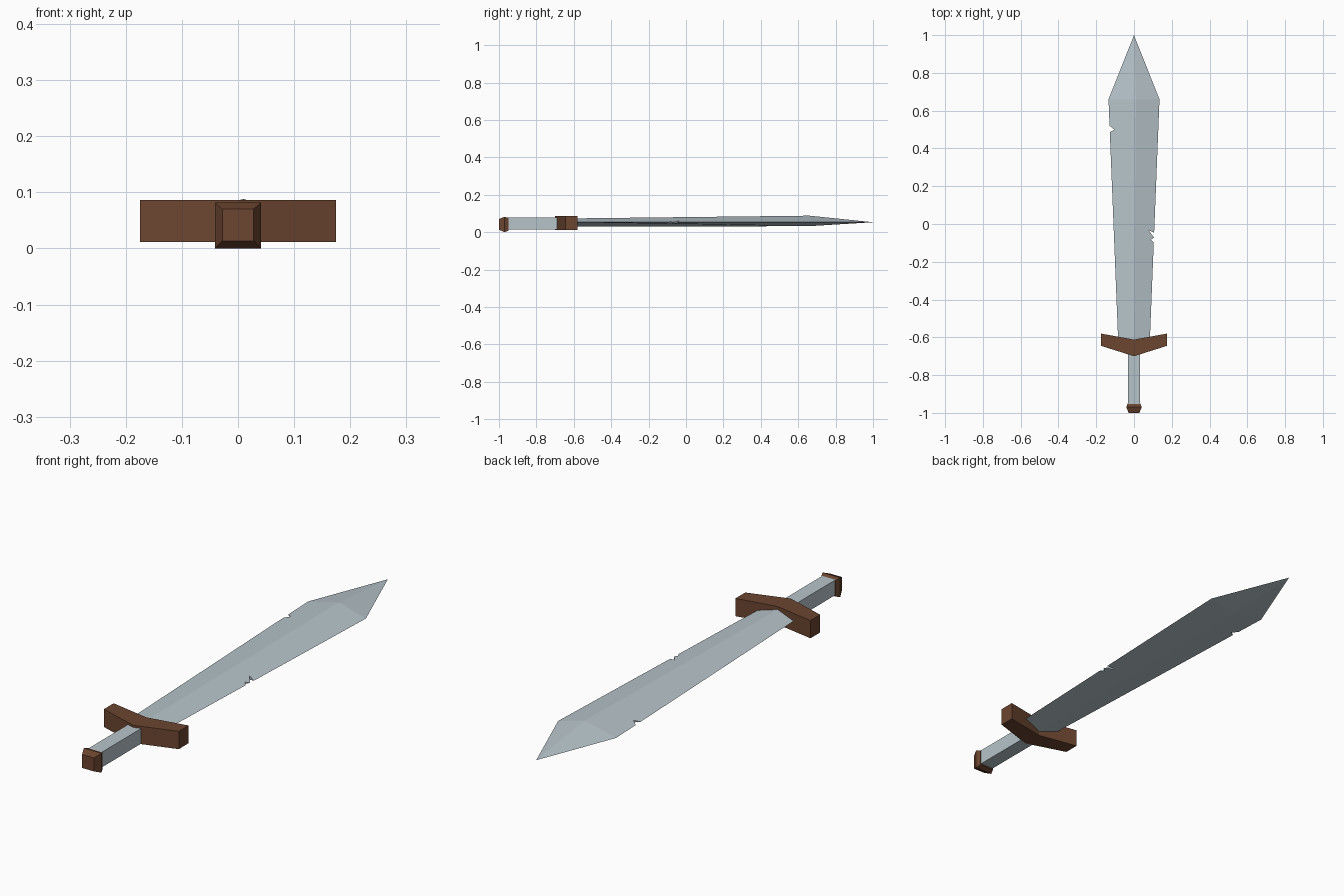
import bpy, bmesh

if "Cube" in bpy.data.objects:
    bpy.data.objects.remove(bpy.data.objects["Cube"])


def material(name, rgb):
    m = bpy.data.materials.new(name)
    m.diffuse_color = (*rgb, 1)
    m.use_nodes = True
    m.node_tree.nodes["Principled BSDF"].inputs["Base Color"].default_value = m.diffuse_color
    return m


STEEL = material("steel", (0.47, 0.55, 0.59))
WOOD = material("wood", (0.15, 0.06, 0.03))


def loft(name, rings, mat=None):
    """Skin matching rings of points and cap both ends."""
    bm = bmesh.new()
    loops = [[bm.verts.new(p) for p in ring] for ring in rings]
    n = len(rings[0])
    for a, b in zip(loops, loops[1:]):
        for i in range(n):
            j = (i + 1) % n
            bm.faces.new((a[i], a[j], b[j], b[i]))
    bm.faces.new(loops[0])
    bm.faces.new(loops[-1])
    bmesh.ops.remove_doubles(bm, verts=bm.verts, dist=1e-5)
    bmesh.ops.recalc_face_normals(bm, faces=bm.faces)
    me = bpy.data.meshes.new(name)
    bm.to_mesh(me)
    bm.free()
    if mat:
        me.materials.append(mat)
    ob = bpy.data.objects.new(name, me)
    bpy.context.collection.objects.link(ob)
    return ob


def rect(y, half, z0, z1):
    return [(-half, y, z0), (half, y, z0), (half, y, z1), (-half, y, z1)]


def diamond(y, half, z0, z1, ridge=0.0):
    return [(-half, y, 0.053), (ridge, y, z0), (half, y, 0.053), (ridge, y, z1)]


def prism(name, outline, z0, z1, mat=None):
    return loft(name, [[(x, y, z) for x, y in outline] for z in (z0, z1)], mat)


# Blade: flattened diamond that widens, then closes to the tip
blade = loft("blade", [
    diamond(-0.64, 0.083, 0.029, 0.073),
    diamond(0.66, 0.135, 0.032, 0.088, 0.01),
    [(0, 1.0, 0.053)] * 4,
], STEEL)

# Battle nicks cut out of both edges
nicks = {
    "left_nick": [(-0.16, 0.53), (-0.129, 0.52), (-0.104, 0.50),
                  (-0.126, 0.487), (-0.16, 0.47)],
    "right_nick": [(0.16, -0.06), (0.11, -0.048), (0.077, -0.033),
                   (0.106, -0.072), (0.09, -0.083), (0.113, -0.105),
                   (0.16, -0.12)],
}
bpy.context.view_layer.objects.active = blade
for name, outline in nicks.items():
    cutter = prism(name, outline, -0.05, 0.15, STEEL)
    cutter.hide_render = True
    mod = blade.modifiers.new(name, 'BOOLEAN')
    mod.operation = 'DIFFERENCE'
    mod.solver = 'EXACT'
    mod.object = cutter
    bpy.ops.object.modifier_apply(modifier=name)
    bpy.data.objects.remove(cutter)

# Guard: shallow V swept toward the blade
half = [(0.175, -0.645), (0.175, -0.58)]
prism("guard", [(0, -0.70)] + half + [(0, -0.612)]
      + [(-x, y) for x, y in reversed(half)], 0.011, 0.086, WOOD)

# Grip: plain square bar
loft("grip", [rect(-0.96, 0.031, 0.013, 0.077), rect(-0.64, 0.031, 0.013, 0.077)], STEEL)

# Pommel: square block bevelled at both ends
loft("pommel", [
    rect(-1.0, 0.028, 0.013, 0.070),
    rect(-0.97, 0.041, 0.0, 0.082),
    rect(-0.95, 0.033, 0.008, 0.076),
], WOOD)
